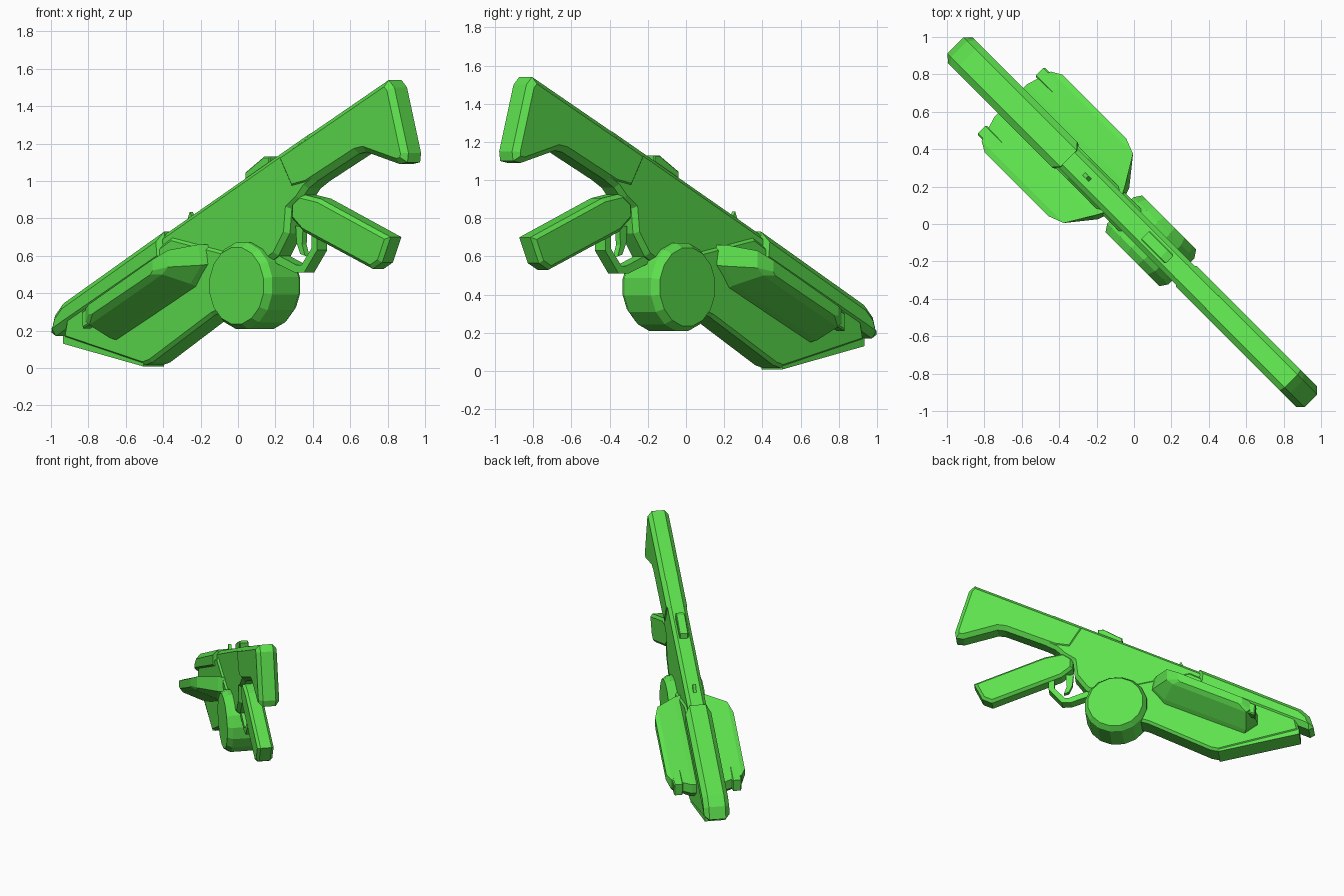
import bpy, bmesh, math
from mathutils import Vector

green = bpy.data.materials.new("bright_green")
green.diffuse_color = (0.11, 0.75, 0.075, 1)


def world(s, w, z):
    """s runs along the diagonal centre plane, w is sideways, z is height."""
    return Vector((s + w, -s + w, z))


def finish(name, bm):
    bmesh.ops.recalc_face_normals(bm, faces=bm.faces[:])
    me = bpy.data.meshes.new(name)
    bm.to_mesh(me)
    bm.free()
    me.materials.append(green)
    ob = bpy.data.objects.new(name, me)
    bpy.context.collection.objects.link(ob)
    return ob


def loft(name, layers):
    """Join side profiles [(w, [(s, z), ...]), ...] across the width."""
    bm = bmesh.new()
    rings = [[bm.verts.new(world(s, w, z)) for s, z in pts] for w, pts in layers]
    n = len(rings[0])
    for a, b in zip(rings, rings[1:]):
        for i in range(n):
            j = (i + 1) % n
            bm.faces.new((a[i], a[j], b[j], b[i]))
    bm.faces.new(rings[0])
    bm.faces.new(rings[-1])
    return finish(name, bm)


def slab(name, pts, half, chamfer=0.0, centre=0.0):
    """Extruded side profile with chamfered side rims."""
    bm = bmesh.new()
    rings = [[bm.verts.new(world(s, centre + w, z)) for s, z in pts] for w in (-half, half)]
    n = len(pts)
    for i in range(n):
        j = (i + 1) % n
        bm.faces.new((rings[0][i], rings[0][j], rings[1][j], rings[1][i]))
    caps = [bm.faces.new(r) for r in rings]
    bmesh.ops.recalc_face_normals(bm, faces=bm.faces[:])
    if chamfer:
        rim = list({e for f in caps for e in f.edges})
        bmesh.ops.bevel(bm, geom=rim, offset=chamfer, segments=1, affect='EDGES')
    return finish(name, bm)


# Receiver and shoulder stock
slab("receiver", [(-0.42, 0.67), (0.42, 1.255), (0.46, 1.0), (0.41, 0.96), (0.37, 0.90),
                  (0.32, 0.85), (0.31, 0.72), (0.25, 0.60), (0.05, 0.45), (-0.30, 0.45)], 0.05, 0.025)
slab("stock", [(0.25, 1.135), (0.84, 1.54), (0.87, 1.50), (0.90, 1.36), (0.945, 1.15), (0.94, 1.10),
               (0.90, 1.09), (0.72, 1.155), (0.68, 1.145), (0.42, 0.975), (0.33, 0.95)], 0.055, 0.03)

# Fore end: upper shroud and keel-shaped lower hull
slab("barrel_shroud", [(-0.35, 0.73), (-0.89, 0.345), (-0.935, 0.28), (-0.955, 0.19), (-0.93, 0.17),
                       (-0.86, 0.22), (-0.34, 0.58)], 0.068, 0.035)
slab("lower_hull", [(-0.30, 0.70), (-0.86, 0.28), (-0.88, 0.16), (-0.45, 0.015), (-0.41, 0.03),
                    (-0.08, 0.28), (0.08, 0.36), (0.08, 0.60)], 0.06, 0.018)
slab("keel_plate", [(-0.88, 0.175), (-0.45, 0.045), (-0.45, 0.008), (-0.88, 0.13)], 0.055)

# Side pods with slanted ends and undersides
for side, label in ((-1, "left"), (1, "right")):
    loft(label + "_pod", [
        (side * 0.03, [(-0.10, 0.66), (-0.09, 0.56), (-0.16, 0.42), (-0.58, 0.14), (-0.66, 0.22), (-0.66, 0.29)]),
        (side * 0.085, [(-0.13, 0.66), (-0.11, 0.55), (-0.17, 0.45), (-0.60, 0.16), (-0.66, 0.22), (-0.66, 0.29)]),
        (side * 0.185, [(-0.19, 0.63), (-0.19, 0.54), (-0.22, 0.50), (-0.61, 0.23), (-0.63, 0.25), (-0.63, 0.32)]),
        (side * 0.208, [(-0.25, 0.58), (-0.25, 0.52), (-0.26, 0.50), (-0.57, 0.29), (-0.59, 0.29), (-0.59, 0.34)])])
    slab(label + "_pod_nozzle", [(-0.57, 0.36), (-0.66, 0.30), (-0.655, 0.21), (-0.56, 0.27)],
         0.025, 0.008, side * 0.155)

# Drum magazine
ring = [(math.cos(math.tau * (i + 0.5) / 16), math.sin(math.tau * (i + 0.5) / 16)) for i in range(16)]
loft("drum", [(w, [(0.09 + c * r / math.sqrt(2), 0.44 + d * r) for c, d in ring])
              for w, r in ((-0.098, 0.208), (-0.07, 0.235), (0.07, 0.235), (0.098, 0.208))])

# Pistol grip, trigger and guard
slab("grip", [(0.32, 0.88), (0.37, 0.93), (0.47, 0.905), (0.845, 0.70), (0.80, 0.565), (0.75, 0.53),
              (0.38, 0.73), (0.32, 0.80)], 0.043, 0.02)
slab("trigger", [(0.32, 0.76), (0.36, 0.76), (0.355, 0.66), (0.37, 0.60), (0.345, 0.61), (0.325, 0.67)], 0.012)
slab("trigger_guard", [(0.19, 0.58), (0.33, 0.51), (0.38, 0.51), (0.45, 0.63), (0.45, 0.71), (0.42, 0.72),
                       (0.42, 0.64), (0.365, 0.55), (0.34, 0.55), (0.21, 0.62)], 0.027)

# Sights
slab("rear_sight", [(0.06, 1.00), (0.06, 1.045), (0.16, 1.13), (0.19, 1.13), (0.19, 1.095),
                    (0.25, 1.105), (0.25, 1.08)], 0.024, 0.006)
slab("front_sight", [(-0.27, 0.77), (-0.25, 0.835), (-0.235, 0.80), (-0.23, 0.79)], 0.008)
